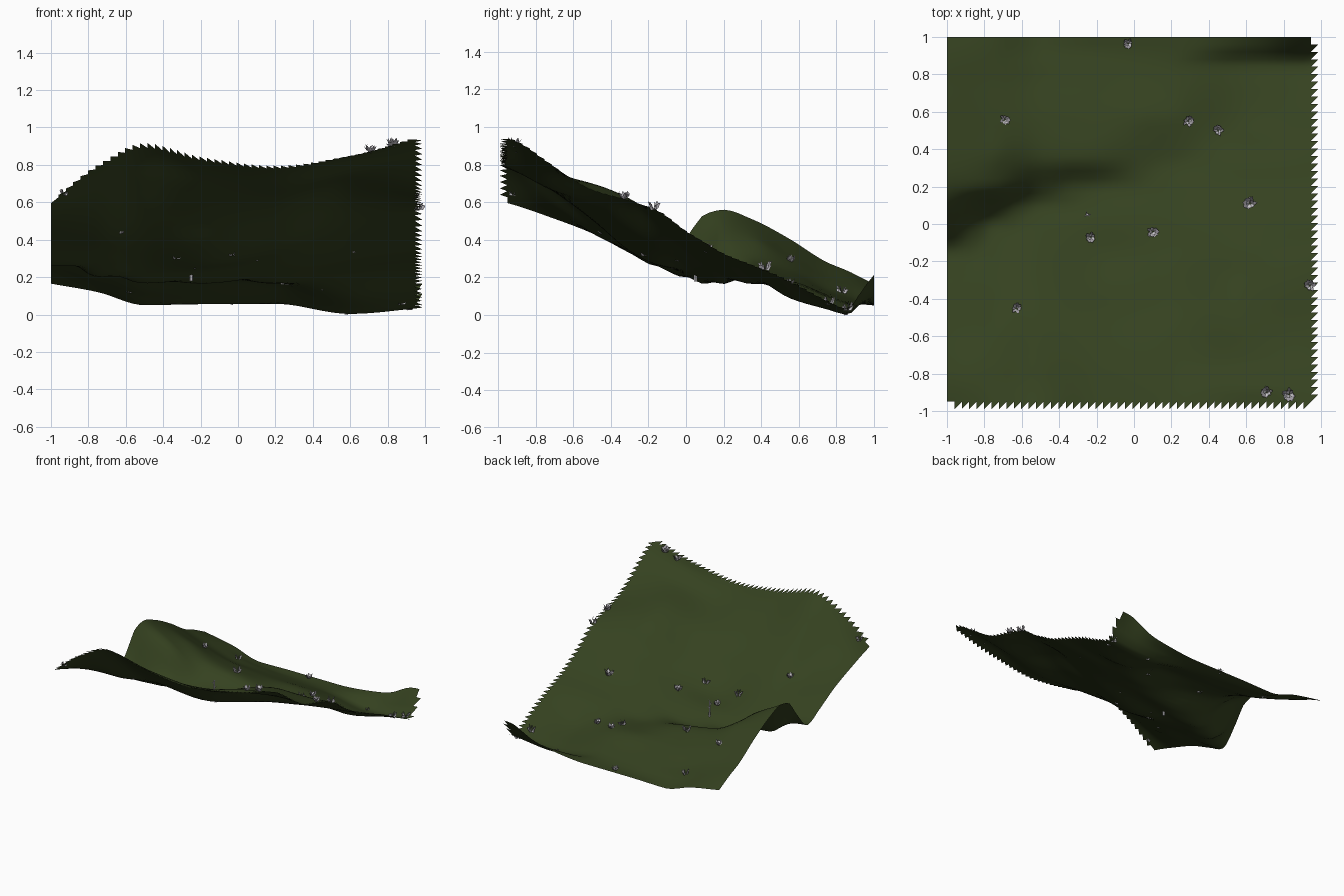
import bpy, bmesh, math, random
from mathutils import Vector

if "Cube" in bpy.data.objects:
    bpy.data.objects.remove(bpy.data.objects["Cube"])
random.seed(4)

def material(name, rgb):
    m = bpy.data.materials.new(name)
    m.diffuse_color = (*rgb, 1)
    m.use_nodes = True
    m.node_tree.nodes["Principled BSDF"].inputs["Base Color"].default_value = m.diffuse_color
    return m

GREEN = material("moss_green", (0.035, 0.053, 0.014))
LIGHT = material("light_grey", (0.72, 0.70, 0.74))
MID = material("mid_grey", (0.36, 0.34, 0.37))

# Hillside heights: one row per y station, one column per x station
XS = [-1, -.75, -.5, -.2, .2, .6, 1]
YS = [-1, -.88, -.75, -.5, -.3, -.15, 0, .1, .2, .35, .55, .75, .86, .93, 1]
ROWS = [
    (.61, .81, .925, .85, .80, .85, .97),
    (.575, .74, .84, .785, .75, .84, .92),
    (.53, .62, .72, .69, .68, .76, .83),
    (.435, .435, .50, .51, .58, .70, .66),
    (.33, .34, .365, .34, .445, .62, .605),
    (.26, .26, .285, .265, .35, .50, .56),
    (.41, .20, .21, .235, .295, .40, .45),
    (.535, .28, .165, .195, .255, .335, .39),
    (.56, .42, .21, .165, .215, .28, .33),
    (.51, .41, .285, .235, .165, .22, .27),
    (.405, .31, .23, .19, .17, .09, .19),
    (.28, .195, .13, .115, .10, .03, .08),
    (.235, .16, .095, .075, .06, .002, .035),
    (.20, .14, .065, .055, .055, .06, .12),
    (.165, .12, .05, .055, .055, .095, .20),
]

def spline(ts, vs, t):
    """Smooth curve through (ts, vs), cubic with finite-difference slopes."""
    n = len(ts)
    k = 0
    while k < n - 2 and t > ts[k + 1]:
        k += 1
    def slope(i):
        if i == 0 or i == n - 1:
            a, b = (0, 1) if i == 0 else (n - 2, n - 1)
            return (vs[b] - vs[a]) / (ts[b] - ts[a])
        l = (vs[i] - vs[i - 1]) / (ts[i] - ts[i - 1])
        r = (vs[i + 1] - vs[i]) / (ts[i + 1] - ts[i])
        return 0 if l * r <= 0 else 2 * l * r / (l + r)
    h = ts[k + 1] - ts[k]
    u = (t - ts[k]) / h
    return ((2*u**3 - 3*u**2 + 1) * vs[k] + (u**3 - 2*u**2 + u) * h * slope(k)
            + (3*u**2 - 2*u**3) * vs[k + 1] + (u**3 - u**2) * h * slope(k + 1))

def height(x, y):
    x, y = max(-1, min(1, x)), max(-1, min(1, y))
    knoll = .045 * math.exp(-((x - .86) / .13) ** 2 - ((y - 1) / .07) ** 2)
    return max(0, spline(YS, [spline(XS, r, x) for r in ROWS], y) + knoll)

def make(name, bm, mats):
    me = bpy.data.meshes.new(name)
    bm.to_mesh(me)
    bm.free()
    for m in mats:
        me.materials.append(m)
    ob = bpy.data.objects.new(name, me)
    bpy.context.collection.objects.link(ob)
    return ob

# Hillside sheet, with saw-toothed right and front edges
N = 50
bm = bmesh.new()
g = [[None] * (N + 1) for _ in range(N + 1)]
for i in range(N + 1):
    for j in range(N + 1):
        x, y = -1 + 1.985 * i / N, -0.99 + 1.99 * j / N
        g[i][j] = bm.verts.new((x, y, height(x, y)))
for i in range(N):
    for j in range(N):
        a, b, c, d = g[i][j], g[i + 1][j], g[i + 1][j + 1], g[i][j + 1]
        edge = i == N - 1 or j == 0
        if (i == N - 1 and j in (0, N - 1)) or (j == 0 and i == 0):
            continue
        bm.faces.new((a, c, d))
        if not edge:
            bm.faces.new((a, b, c))
for v in [v for v in bm.verts if not v.link_faces]:
    bm.verts.remove(v)
for f in bm.faces:
    f.smooth = True
make("hillside", bm, [GREEN])

# Shrub: leaf blades flaring up and out from one base;
# grass tuft: the same blades stood upright, so they vanish from above
def blades(name, count, upright):
    bm = bmesh.new()
    for k in range(count):
        ang = k * 2.4 + random.uniform(-.3, .3)
        out = Vector((math.cos(ang), math.sin(ang), 0))
        reach = random.uniform(.018, .038)
        high = random.uniform(.018, .048)
        base, tip = out * reach * .1, out * reach + Vector((0, 0, high))
        mid = out * reach * .65 + Vector((0, 0, high * .6))
        if upright:
            side = Vector((0, 0, .014))
        else:
            side = Vector((-out.y, out.x, random.uniform(-.4, .4))) * random.uniform(.008, .012)
        f = bm.faces.new([bm.verts.new(p) for p in (base, mid - side, tip, mid + side)])
        f.material_index = k % 2
    return make(name, bm, [LIGHT, MID])

def scatter(ob, spots):
    """Place the object and linked copies at (x, y, size) on the slope."""
    name = ob.name
    for n, (x, y, s) in enumerate(spots):
        if n:
            ob = ob.copy()
            ob.name = f"{name}_{n}"
            bpy.context.collection.objects.link(ob)
        ob.location = (x, y, height(x, y) - .003)
        ob.scale = (s, s, s)
        ob.rotation_euler.z = n * 1.3

scatter(blades("shrub", 24, False),
        [(-.03, .965, .85), (-.69, .56, .9), (.29, .55, .95), (.45, .5, .9), (.62, .11, 1.15),
         (-.23, -.07, .9), (.10, -.04, 1), (-.63, -.45, .9), (.94, -.33, 1), (.71, -.9, 1),
         (.83, -.91, 1.15)])
scatter(blades("grass_tuft", 14, True),
        [(.965, -.17, 1), (-.93, -.92, .8), (-.33, -.21, 1), (-.03, -.22, .9), (-.3, .42, 1.1),
         (.25, .47, .9), (-.58, .83, .9), (.87, .76, 1), (.92, .86, 1), (.58, .85, .5)])

# Bare tree standing in the gully: tapered trunk with a few stub branches
bm = bmesh.new()
def stick(p, q, r1, r2, sides=6):
    p, q = Vector(p), Vector(q)
    rot = Vector((0, 0, 1)).rotation_difference((q - p).normalized())
    rings = []
    for c, r in ((p, r1), (q, r2)):
        rings.append([bm.verts.new(c + rot @ Vector((r * math.cos(t), r * math.sin(t), 0)))
                      for t in (2 * math.pi * k / sides for k in range(sides))])
    for k in range(sides):
        m = (k + 1) % sides
        bm.faces.new((rings[0][k], rings[0][m], rings[1][m], rings[1][k]))
    bm.faces.new(rings[1])
    bm.faces.new(rings[0][::-1])
stick((0, 0, -.01), (0, 0, .14), .009, .006)
for k in range(4):
    a, z = k * 1.9, .08 + .017 * k
    stick((0, 0, z), (.018 * math.cos(a), .018 * math.sin(a), z + .015), .004, .002, 4)
tree = make("bare_tree", bm, [LIGHT])
tree.location = (-.25, .05, height(-.25, .05) - .02)
